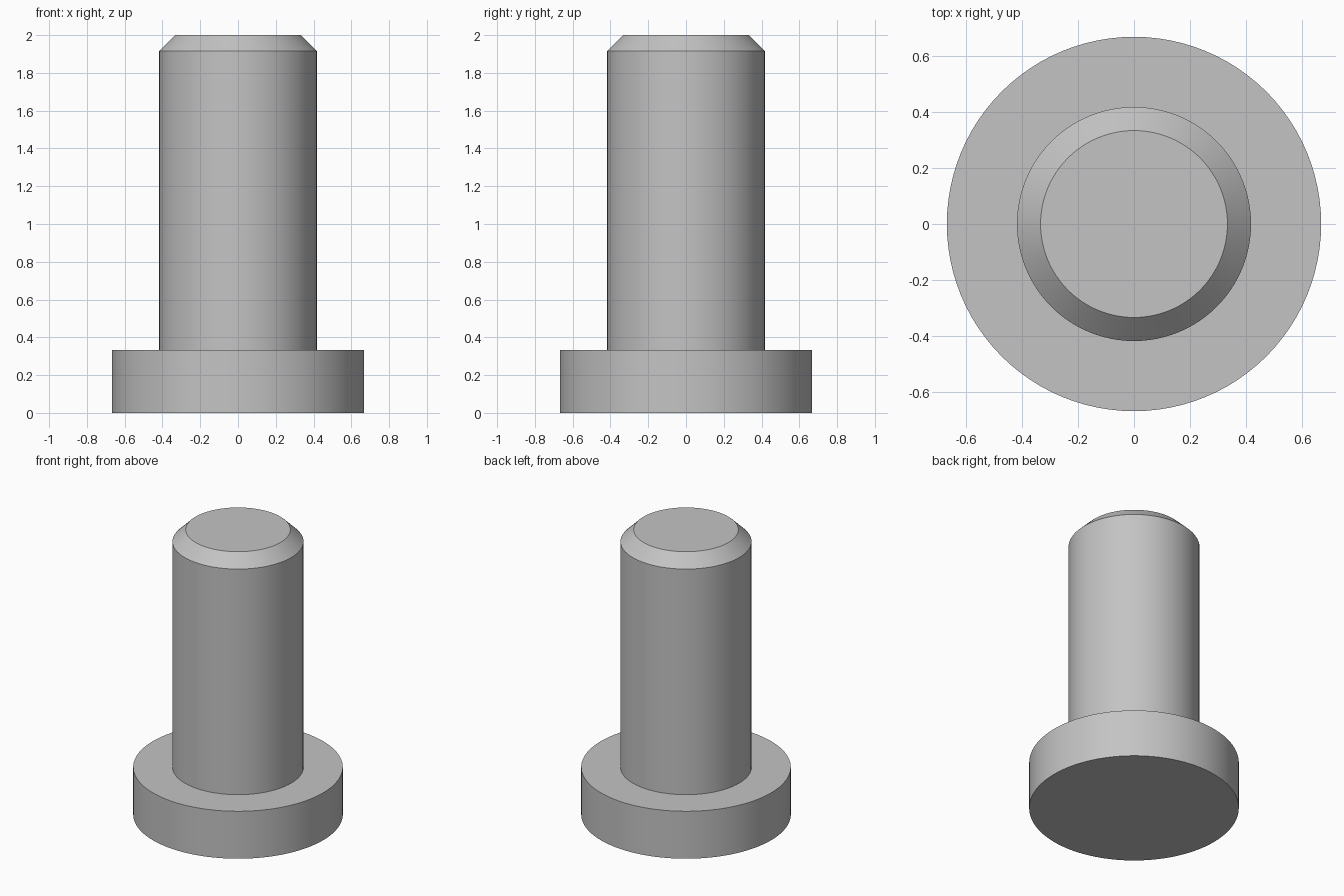
import bpy
import bmesh
from math import tau, radians

cube = bpy.data.objects.get("Cube")
if cube:
    bpy.data.objects.remove(cube, do_unlink=True)

SEGMENTS = 96

# Plain grey metal
metal = bpy.data.materials.new("grey_metal")
metal.use_nodes = True
colour = (0.55, 0.55, 0.55, 1)
metal.diffuse_color = colour
metal.node_tree.nodes["Principled BSDF"].inputs["Base Color"].default_value = colour


def lathe(name, profile):
    """Spin a (radius, height) profile around the z axis."""
    bm = bmesh.new()
    verts = [bm.verts.new((r, 0, z)) for r, z in profile]
    edges = [bm.edges.new(pair) for pair in zip(verts, verts[1:])]
    bmesh.ops.spin(bm, geom=verts + edges, cent=(0, 0, 0), axis=(0, 0, 1),
                   angle=tau, steps=SEGMENTS, use_merge=True)
    bmesh.ops.remove_doubles(bm, verts=bm.verts, dist=0.0001)
    # Close the flat ends
    bmesh.ops.holes_fill(bm, edges=[e for e in bm.edges if e.is_boundary])
    bmesh.ops.recalc_face_normals(bm, faces=bm.faces)
    mesh = bpy.data.meshes.new(name)
    bm.to_mesh(mesh)
    bm.free()
    mesh.materials.append(metal)
    obj = bpy.data.objects.new(name, mesh)
    bpy.context.collection.objects.link(obj)
    bpy.ops.object.select_all(action="DESELECT")
    obj.select_set(True)
    bpy.context.view_layer.objects.active = obj
    bpy.ops.object.shade_smooth_by_angle(angle=radians(30))
    return obj


# Wide base flange stepping in to a shaft with a chamfered tip
lathe("flanged_pin", [(0.667, 0), (0.667, 0.333), (0.417, 0.333),
                      (0.417, 1.917), (0.333, 2)])
